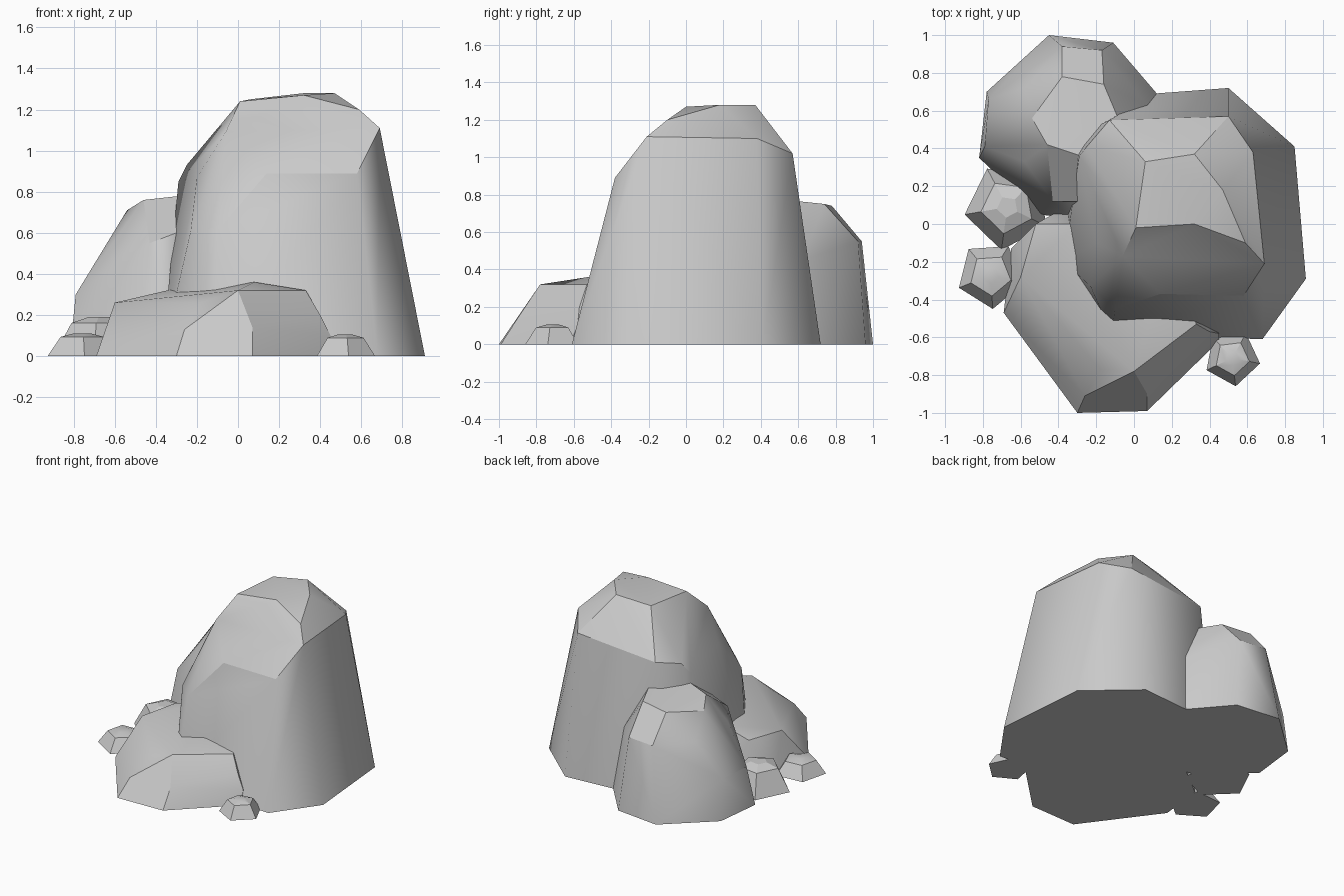
import bpy, bmesh
from math import cos, sin, tau, radians
from mathutils import Vector

default = bpy.data.objects.get("Cube")
if default:
    bpy.data.objects.remove(default, do_unlink=True)

stone = bpy.data.materials.new("stone grey")
stone.use_nodes = True
GREY = (0.6, 0.6, 0.6, 1)
stone.diffuse_color = GREY
stone.node_tree.nodes["Principled BSDF"].inputs["Base Color"].default_value = GREY


def is_wall(face):
    return abs(face.normal.z) < 0.45


def rock(name, footprint, *tiers):
    """Wrap a faceted boulder around a footprint on the ground and tiers of
    corner points (hundredths of a unit); round its walls, keep its crown crisp."""
    corners = [(x, y, 0) for x, y in footprint]
    for tier in tiers:
        corners += tier
    bm = bmesh.new()
    for corner in corners:
        bm.verts.new(Vector(corner) / 100)
    hull = bmesh.ops.convex_hull(bm, input=bm.verts[:])
    unused = {g for g in hull["geom_interior"] + hull["geom_unused"]
              if isinstance(g, bmesh.types.BMVert) and g.is_valid}
    bmesh.ops.delete(bm, geom=list(unused), context="VERTS")
    bmesh.ops.dissolve_limit(bm, angle_limit=radians(7),
                             verts=bm.verts[:], edges=bm.edges[:])
    bmesh.ops.recalc_face_normals(bm, faces=bm.faces[:])
    bm.normal_update()
    for face in bm.faces:
        face.smooth = True
    for edge in bm.edges:
        if len(edge.link_faces) == 2:
            both_walls = all(is_wall(f) for f in edge.link_faces)
            limit = radians(48 if both_walls else 22)
            edge.smooth = edge.calc_face_angle(0) < limit
    mesh = bpy.data.meshes.new(name)
    bm.to_mesh(mesh)
    bm.free()
    mesh.materials.append(stone)
    obj = bpy.data.objects.new(name, mesh)
    bpy.context.collection.objects.link(obj)
    return obj


def pebble(name, x, y, radius, height, turn):
    """Five-sided small stone with a narrower, slightly tilted top."""
    def ring(scale):
        angles = [radians(turn) + tau * i / 5 for i in range(5)]
        return [(x + radius * scale * cos(a), y + radius * scale * sin(a))
                for a in angles]
    shoulder = [(px, py, height * 0.85) for px, py in ring(0.62)]
    crown = [(px, py, height) for px, py in ring(0.25)]
    rock(name, ring(1), shoulder, crown)


# Tall boulder: footprint, lower left facets, shoulder, crown
rock("tall_boulder",
     [(91, -29), (85, 41), (50, 72), (10, 69), (-33, 45), (-37, -20),
      (-12, -58), (45, -61), (68, -61)],
     [(-10, -45, 61), (-23, -33, 61), (-20, -10, 87), (-29, 36, 85)],
     [(69, -21, 111), (63, 38, 110), (50, 57, 102), (-13, 55, 96),
      (-25, 41, 93), (58, -38, 89), (14, -37, 89), (-6, -17, 109)],
     [(1, -2, 124), (6, 33, 125), (32, 37, 128), (47, 18, 128),
      (32, 0, 127), (59, -10, 120)])

# Low boulder in front: footprint, belly, flat top
rock("front_boulder",
     [(-69, -47), (-30, -100), (7, -99), (45, -62), (30, -10),
      (-38, 8), (-65, -13)],
     [(45, -58, 10), (40, -57, 20), (-26, -91, 13), (7, -90, 14)],
     [(-60, -28, 26), (-18, -77, 26), (0, -78, 32), (33, -53, 32),
      (8, -52, 36), (-30, 0, 33), (-52, 0, 27), (20, -20, 34)])

# Rounded boulder behind: footprint, waist, shoulder, dome
rock("back_boulder",
     [(-82, 35), (-78, 70), (-45, 100), (-11, 96), (13, 68),
      (5, 20), (-33, 3), (-50, 5)],
     [(-79, 41, 30), (-77, 66, 30), (8, 62, 45)],
     [(-58, 33, 55), (-43, 12, 55), (-30, 12, 60), (-58, 72, 55),
      (-38, 94, 55), (-17, 92, 55)],
     [(-54, 56, 71), (-46, 42, 76), (-28, 36, 78), (-8, 55, 77),
      (-16, 74, 75), (-38, 78, 74)])

# Small stones around the base
pebble("left_stone", -76, -27, 18, 11, 130)
pebble("middle_stone", -67, 9, 23, 19, 190)
pebble("front_stone", 52, -71, 15, 10.5, 205)
